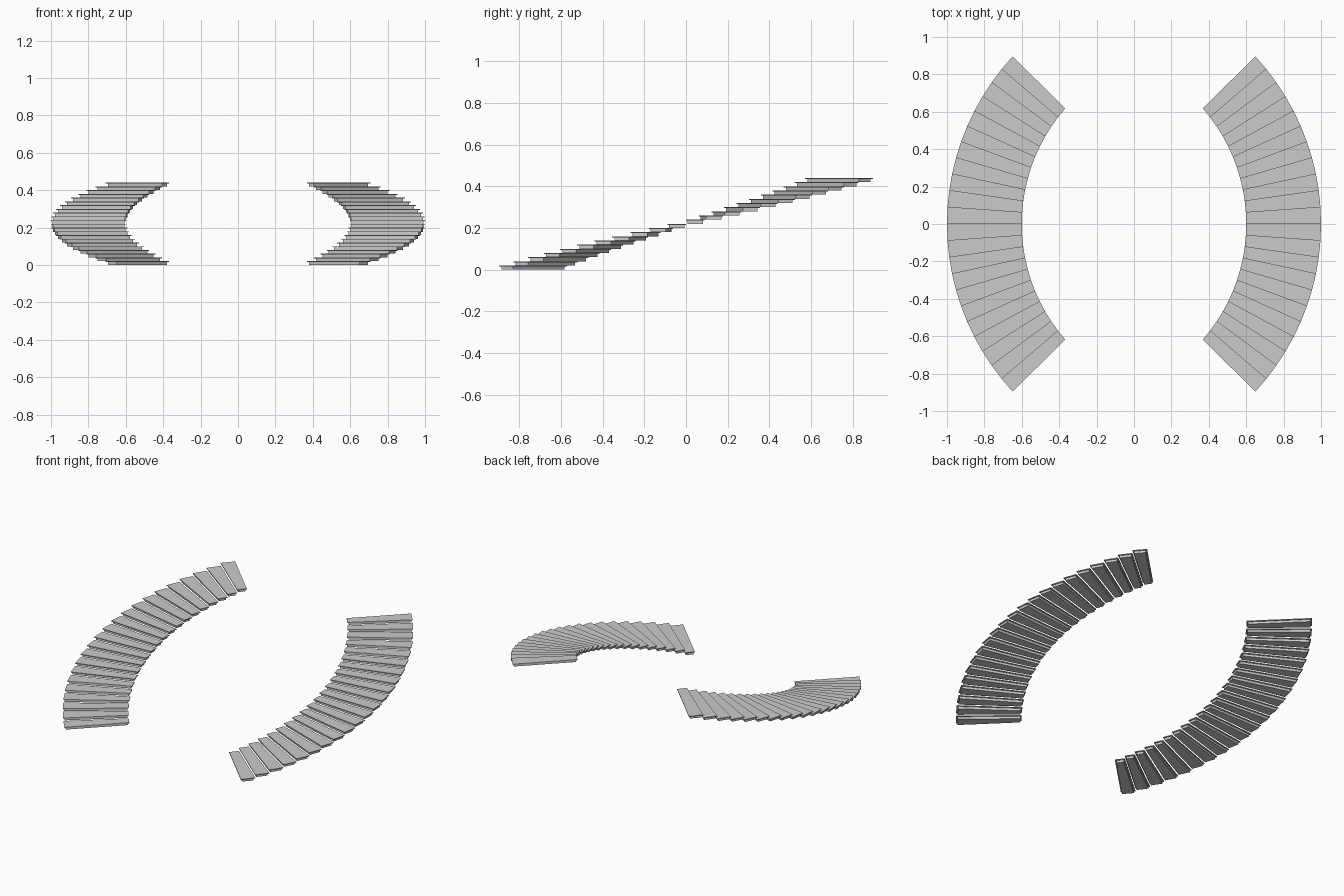
import bpy, bmesh, math
from mathutils import Vector

if "Cube" in bpy.data.objects:
    bpy.data.objects.remove(bpy.data.objects["Cube"])

STEPS = 22      # steps per flight
RISE = 0.02     # height of one step
TREAD = 0.005   # thickness of the overhanging tread
INSET = 0.008   # overhang of tread past the riser block


def arc_point(centre_x, radius, half_angle, t):
    a = math.radians(half_angle) * (2 * t - 1)
    return Vector((centre_x + radius * math.cos(a), radius * math.sin(a)))


def inset_quad(q, d):
    # shrink a wedge along its two directions
    out = []
    for i, p in enumerate(q):
        a = (q[i - 1] - p).normalized()
        b = (q[(i + 1) % 4] - p).normalized()
        out.append(p + (a + b) * d)
    return out


def prism(bm, quad, z0, z1):
    lo = [bm.verts.new((p.x, p.y, z0)) for p in quad]
    hi = [bm.verts.new((p.x, p.y, z1)) for p in quad]
    bm.faces.new(lo[::-1])
    bm.faces.new(hi)
    for i in range(4):
        j = (i + 1) % 4
        bm.faces.new((lo[i], lo[j], hi[j], hi[i]))


def make_flight(name, side):
    bm = bmesh.new()
    for i in range(STEPS):
        t0, t1 = i / STEPS, (i + 1) / STEPS
        inner = [arc_point(-0.338, 0.938, 41.2, t) for t in (t0, t1)]
        outer = [arc_point(-0.319, 1.319, 42.8, t) for t in (t0, t1)]
        quad = [inner[0], outer[0], outer[1], inner[1]]
        z = i * RISE
        # riser block, then the wider tread on top
        prism(bm, inset_quad(quad, INSET), z, z + RISE - TREAD)
        prism(bm, quad, z + RISE - TREAD, z + RISE)
    for v in bm.verts:
        v.co.x *= side
    bmesh.ops.recalc_face_normals(bm, faces=bm.faces)
    mesh = bpy.data.meshes.new(name)
    bm.to_mesh(mesh)
    bm.free()
    bpy.context.collection.objects.link(bpy.data.objects.new(name, mesh))


# two mirrored curved flights
make_flight("right_stair_flight", 1)
make_flight("left_stair_flight", -1)
